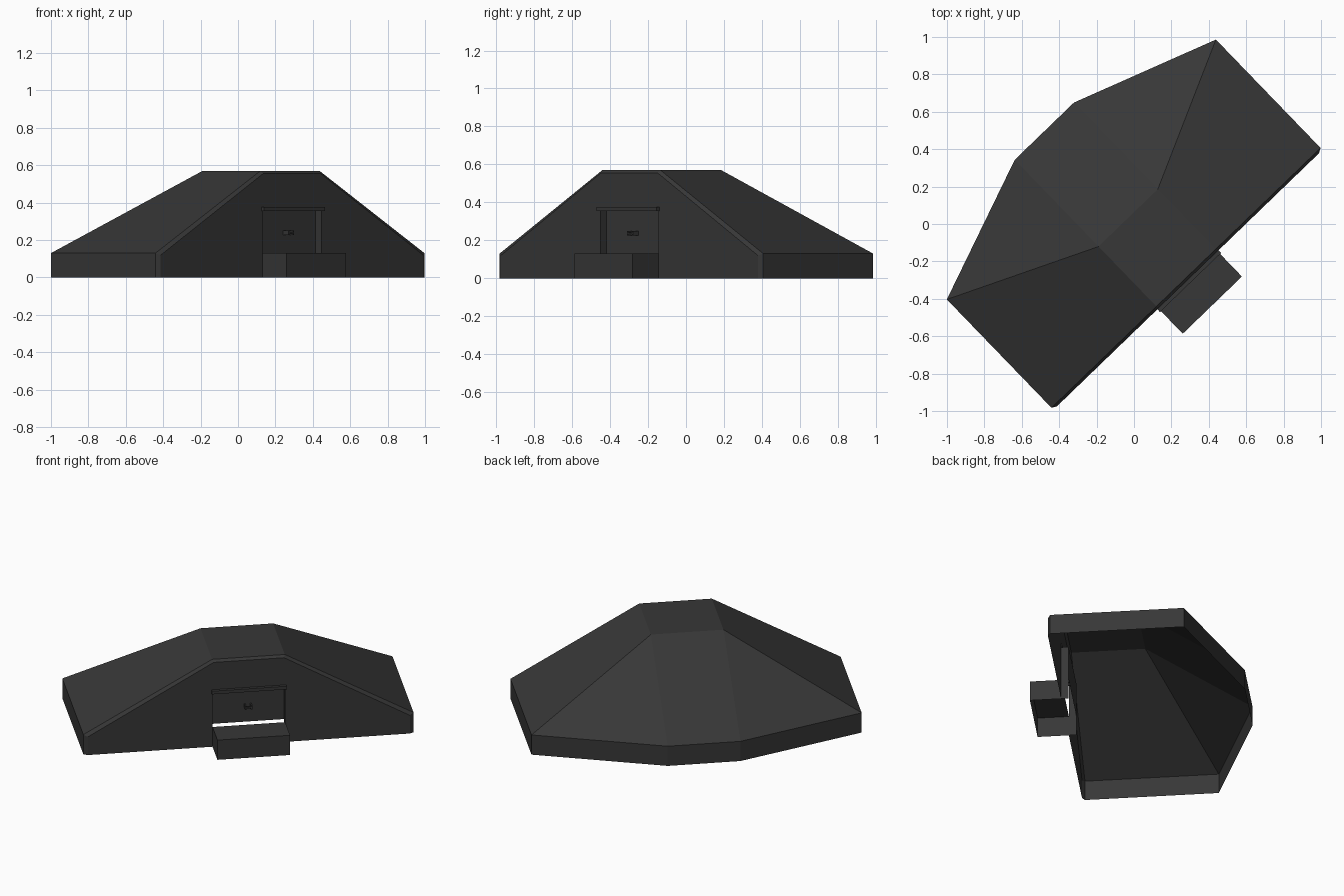
import bpy, bmesh, math
from mathutils import Matrix

if "Cube" in bpy.data.objects:
    bpy.data.objects.remove(bpy.data.objects["Cube"])

TURN = Matrix.Rotation(math.radians(44), 4, 'Z')   # the model sits turned on the grid

mat = bpy.data.materials.new("dark_grey")
mat.diffuse_color = (0.038, 0.038, 0.038, 1)
mat.use_nodes = True
mat.node_tree.nodes["Principled BSDF"].inputs["Base Color"].default_value = mat.diffuse_color


def build(name, polys, weld=0.0005):
    """Make an object from polygons (lists of points), in the unturned frame."""
    bm = bmesh.new()
    for p in polys:
        bm.faces.new([bm.verts.new(c) for c in p])
    bmesh.ops.remove_doubles(bm, verts=bm.verts, dist=weld)
    bmesh.ops.recalc_face_normals(bm, faces=bm.faces)
    bm.transform(TURN)
    me = bpy.data.meshes.new(name)
    bm.to_mesh(me)
    bm.free()
    me.materials.append(mat)
    ob = bpy.data.objects.new(name, me)
    bpy.context.collection.objects.link(ob)
    return ob


def box(x0, x1, y0, y1, z0, z1, bottom=True, back=True):
    f = [[(x0, y0, z0), (x1, y0, z0), (x1, y0, z1), (x0, y0, z1)],
         [(x0, y0, z1), (x1, y0, z1), (x1, y1, z1), (x0, y1, z1)],
         [(x0, y0, z0), (x0, y0, z1), (x0, y1, z1), (x0, y1, z0)],
         [(x1, y0, z0), (x1, y1, z0), (x1, y1, z1), (x1, y0, z1)]]
    if bottom:
        f.append([(x0, y0, z0), (x0, y1, z0), (x1, y1, z0), (x1, y0, z0)])
    if back:
        f.append([(x0, y1, z0), (x0, y1, z1), (x1, y1, z1), (x1, y1, z0)])
    return f


def mirrored(polys):
    return polys + [[(-x, y, z) for x, y, z in reversed(p)] for p in polys]


EAVE, TOP, HW = 0.13, 0.57, 0.22        # eave height, roof height, half width of the middle
FRONT, WALL, DOOR = -0.40, -0.415, -0.37

# roof and low walls, right half mirrored, plus the middle strip
corner, side, back = (1, FRONT, EAVE), (1, 0.405, EAVE), (HW, 0.69, EAVE)
crest, ridge = (HW, FRONT, TOP), (HW, 0.045, TOP)
down = lambda p: (p[0], p[1], 0)
flip = lambda p: (-p[0], p[1], p[2])
half = [[corner, side, ridge, crest], [side, back, ridge],
        [down(corner), down(side), side, corner],
        [down(side), down(back), back, side]]
middle = [[crest, ridge, flip(ridge), flip(crest)],
          [ridge, back, flip(back), flip(ridge)],
          [back, down(back), flip(down(back)), flip(back)]]
build("roof_shell", mirrored(half) + middle)

# bevelled lip between the roof edge and the front wall
outer = [(1, 0), (1, EAVE), (HW, TOP), (-HW, TOP), (-1, EAVE), (-1, 0)]
inner = [(0.975, 0), (0.975, 0.12), (0.213, 0.556),
         (-0.213, 0.556), (-0.975, 0.12), (-0.975, 0)]
lip = [[(*[a[0], FRONT], a[1]), (b[0], FRONT, b[1]), (d[0], WALL, d[1]), (c[0], WALL, c[1])]
       for a, b, c, d in zip(outer, outer[1:], inner, inner[1:])]
build("front_lip", lip)

# front wall with doorway
H = 0.355
opening = [(-HW, 0), (-HW, H), (HW, H), (HW, 0)]
build("front_wall", [[(x, WALL, z) for x, z in inner + opening]])

# doorway sides and head, then the recessed door
build("door_frame", [[(a[0], WALL, a[1]), (b[0], WALL, b[1]), (b[0], DOOR, b[1]), (a[0], DOOR, a[1])]
                     for a, b in zip(opening, opening[1:])])
build("door", [[(-HW, DOOR, EAVE), (HW, DOOR, EAVE), (HW, DOOR, H), (-HW, DOOR, H)]])

# small handle: two posts and a bar
build("door_handle", mirrored(box(0.014, 0.022, -0.41, DOOR, 0.226, 0.25))
      + box(-0.014, 0.014, -0.41, -0.40, 0.234, 0.242), weld=0.0001)

# lintel over the door
build("lintel", box(-0.227, 0.227, -0.435, -0.41, H, 0.376))

# hollow entrance step
build("step", box(-HW, HW, -0.603, WALL, 0, EAVE, bottom=False, back=False))
